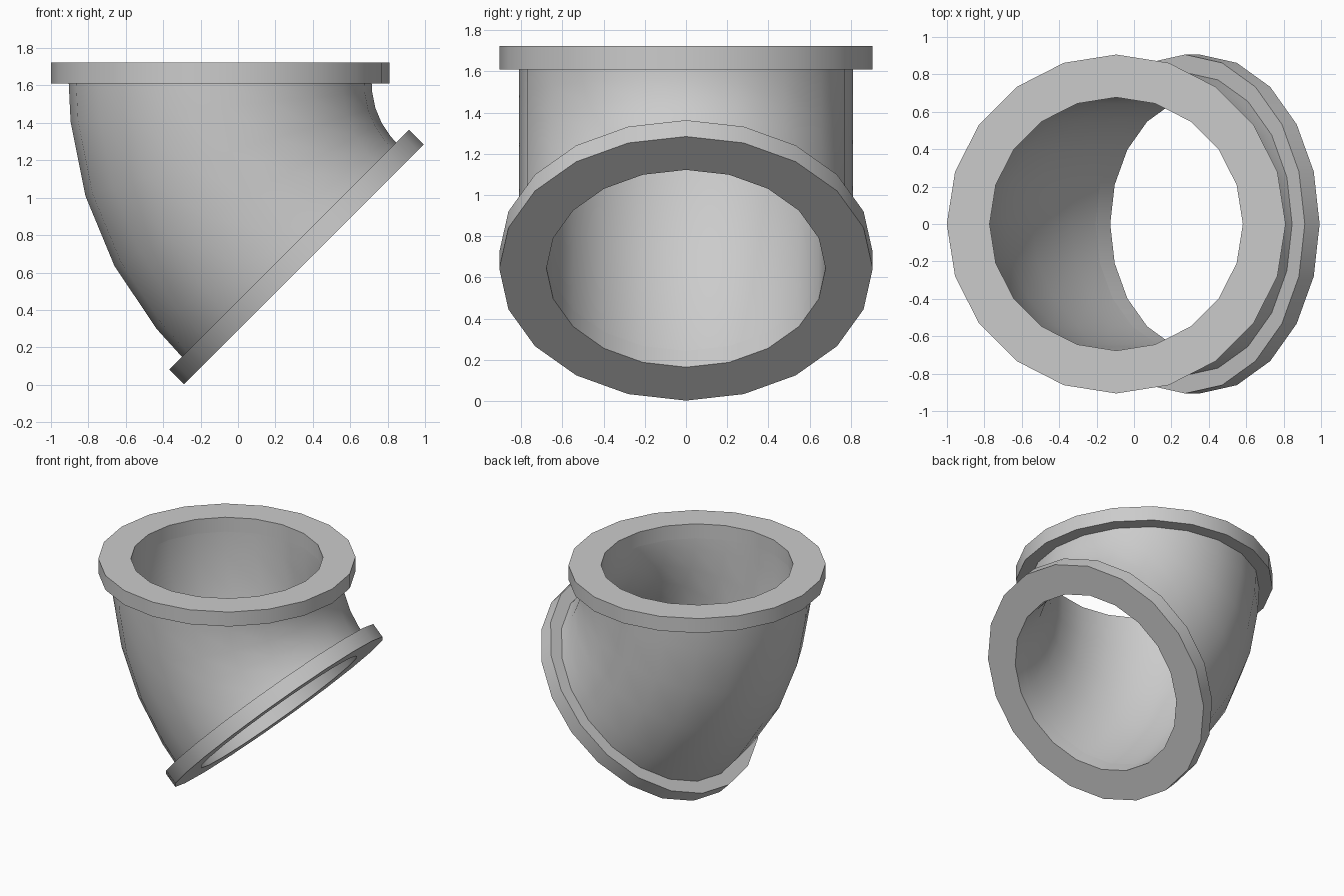
import bpy
import bmesh
from math import sin, cos, pi, radians
from mathutils import Vector

cube = bpy.data.objects.get("Cube")
if cube:
    bpy.data.objects.remove(cube, do_unlink=True)

SIDES = 20
BEND = 1.255                      # bend radius of the pipe centreline
PIVOT = Vector((1.16, 0, 1.61))   # centre of the bend
BORE, PIPE, FLANGE = 0.677, 0.81, 0.906
THICK = 0.112
END = 45                          # total turn in degrees

grey = bpy.data.materials.new("plain grey")
grey.use_nodes = True
grey.diffuse_color = (0.6, 0.6, 0.6, 1)
grey.node_tree.nodes["Principled BSDF"].inputs["Base Color"].default_value = (0.6, 0.6, 0.6, 1)


def ring(bm, angle, offset, radius):
    """Circle of vertices across the pipe, at a bend angle plus a straight offset."""
    a = radians(angle)
    inward = Vector((cos(a), 0, sin(a)))
    along = Vector((sin(a), 0, -cos(a)))
    side = Vector((0, 1, 0))
    centre = PIVOT - inward * BEND + along * offset
    turns = [2 * pi * i / SIDES for i in range(SIDES)]
    return [bm.verts.new(centre + (inward * cos(t) + side * sin(t)) * radius) for t in turns]


def build(name, strips):
    """Skin each strip of (angle, offset, radius) rings into one smooth object."""
    bm = bmesh.new()
    for strip in strips:
        rings = [ring(bm, *station) for station in strip]
        for a, b in zip(rings, rings[1:]):
            for i in range(SIDES):
                j = (i + 1) % SIDES
                bm.faces.new((a[i], b[i], b[j], a[j]))
    mesh = bpy.data.meshes.new(name)
    bm.to_mesh(mesh)
    bm.free()
    mesh.materials.append(grey)
    obj = bpy.data.objects.new(name, mesh)
    bpy.context.collection.objects.link(obj)
    bpy.ops.object.select_all(action='DESELECT')
    obj.select_set(True)
    bpy.context.view_layer.objects.active = obj
    bpy.ops.object.shade_smooth_by_angle(angle=radians(30))


# Curved pipe: outer wall, and inner wall facing the bore
step = END / 4
bends = [0] + [step * (i + 0.5) for i in range(4)] + [END]
build("elbow_pipe", [
    [(a, 0, PIPE) for a in bends],
    [(a, 0, BORE) for a in reversed(bends)],
])

# Flange rings, each running from the pipe end outwards
build("top_flange", [[
    (0, 0, BORE), (0, -THICK, BORE), (0, -THICK, FLANGE), (0, 0, FLANGE), (0, 0, PIPE),
]])
build("lower_flange", [[
    (END, 0, PIPE), (END, 0, FLANGE), (END, THICK, FLANGE), (END, THICK, BORE), (END, 0, BORE),
]])
